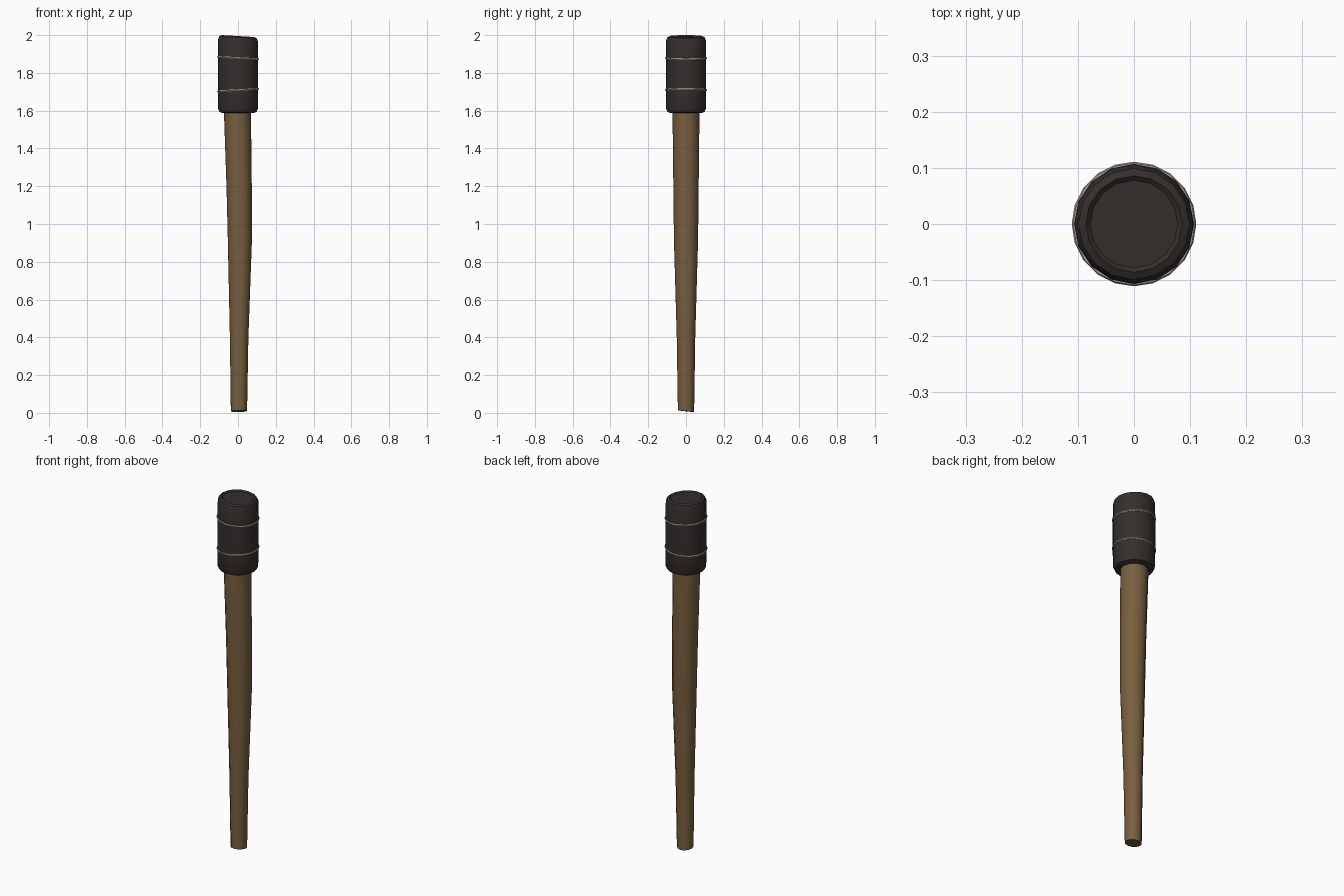
import bpy, bmesh, math
from mathutils import Vector

if "Cube" in bpy.data.objects:
    bpy.data.objects.remove(bpy.data.objects["Cube"])


def material(name, rgb):
    m = bpy.data.materials.new(name)
    m.diffuse_color = (*rgb, 1)
    m.use_nodes = True
    m.node_tree.nodes["Principled BSDF"].inputs["Base Color"].default_value = m.diffuse_color
    return m


def loft(name, sections, sides, mat):
    """Rings of (centre x, centre y, z, radius, tilt x, tilt y) skinned and capped."""
    bm = bmesh.new()
    rings = []
    for cx, cy, z, r, tx, ty in sections:
        ring = []
        for i in range(sides):
            a = 2 * math.pi * i / sides
            dx, dy = r * math.cos(a), r * math.sin(a)
            ring.append(bm.verts.new((cx + dx, cy + dy, z + tx * dx + ty * dy)))
        rings.append(ring)
    for lo, hi in zip(rings, rings[1:]):
        for i in range(sides):
            j = (i + 1) % sides
            bm.faces.new((lo[i], lo[j], hi[j], hi[i]))
    bm.faces.new(rings[0][::-1])
    bm.faces.new(rings[-1])
    return finish(name, bm, mat)


def finish(name, bm, mat):
    bmesh.ops.recalc_face_normals(bm, faces=bm.faces)
    me = bpy.data.meshes.new(name)
    bm.to_mesh(me)
    bm.free()
    me.materials.append(mat)
    ob = bpy.data.objects.new(name, me)
    bpy.context.collection.objects.link(ob)
    bpy.ops.object.select_all(action='DESELECT')
    ob.select_set(True)
    bpy.context.view_layer.objects.active = ob
    bpy.ops.object.shade_smooth_by_angle(angle=math.radians(32))
    return ob


def wire(name, z, slope, mat, radius=0.106, thick=0.005, sides=20, around=6):
    bm = bmesh.new()
    grid = []
    for i in range(sides):
        a = 2 * math.pi * i / sides
        out = Vector((math.cos(a), math.sin(a), 0))
        ring = []
        for k in range(around):
            b = 2 * math.pi * k / around
            p = out * (radius + thick * math.cos(b))
            p.z = z + slope * p.x + thick * math.sin(b)
            ring.append(bm.verts.new(p))
        grid.append(ring)
    for i in range(sides):
        for k in range(around):
            i2, k2 = (i + 1) % sides, (k + 1) % around
            bm.faces.new((grid[i][k], grid[i2][k], grid[i2][k2], grid[i][k2]))
    return finish(name, bm, mat)


wood = material("wood", (0.19, 0.115, 0.05))
cloth = material("dark_cloth", (0.035, 0.028, 0.026))
metal = material("wire_metal", (0.42, 0.36, 0.31))

# Tapered, slightly crooked wooden shaft with a slanted foot
loft("handle", [
    (0.005, 0.0, 0.009, 0.043, 0.02, -0.11),
    (0.006, 0.0, 0.40, 0.049, 0, 0),
    (0.010, 0.0, 0.92, 0.064, 0, 0),
    (0.006, 0.0, 1.20, 0.067, 0, 0),
    (-0.002, 0.0, 1.55, 0.071, 0, 0),
    (-0.002, 0.0, 1.66, 0.071, 0, 0),
], 12, wood)

# Wrapped head with rounded rims and an uneven top
loft("wrapped_head", [
    (0, 0, 1.588, 0.086, 0, 0),
    (0, 0, 1.594, 0.098, 0, 0),
    (0, 0, 1.612, 0.106, 0, 0),
    (0, 0, 1.700, 0.107, 0, 0),
    (0, 0, 1.880, 0.107, 0, 0),
    (0, 0, 1.970, 0.106, -0.04, 0),
    (0, 0, 1.988, 0.099, -0.05, 0),
    (0, 0, 1.995, 0.086, -0.06, 0),
    (0, 0, 1.988, 0.078, -0.05, 0),
], 16, cloth)

# Two wires binding the head, tilted opposite ways
wire("upper_wire", 1.879, -0.055, metal)
wire("lower_wire", 1.709, 0.055, metal)
